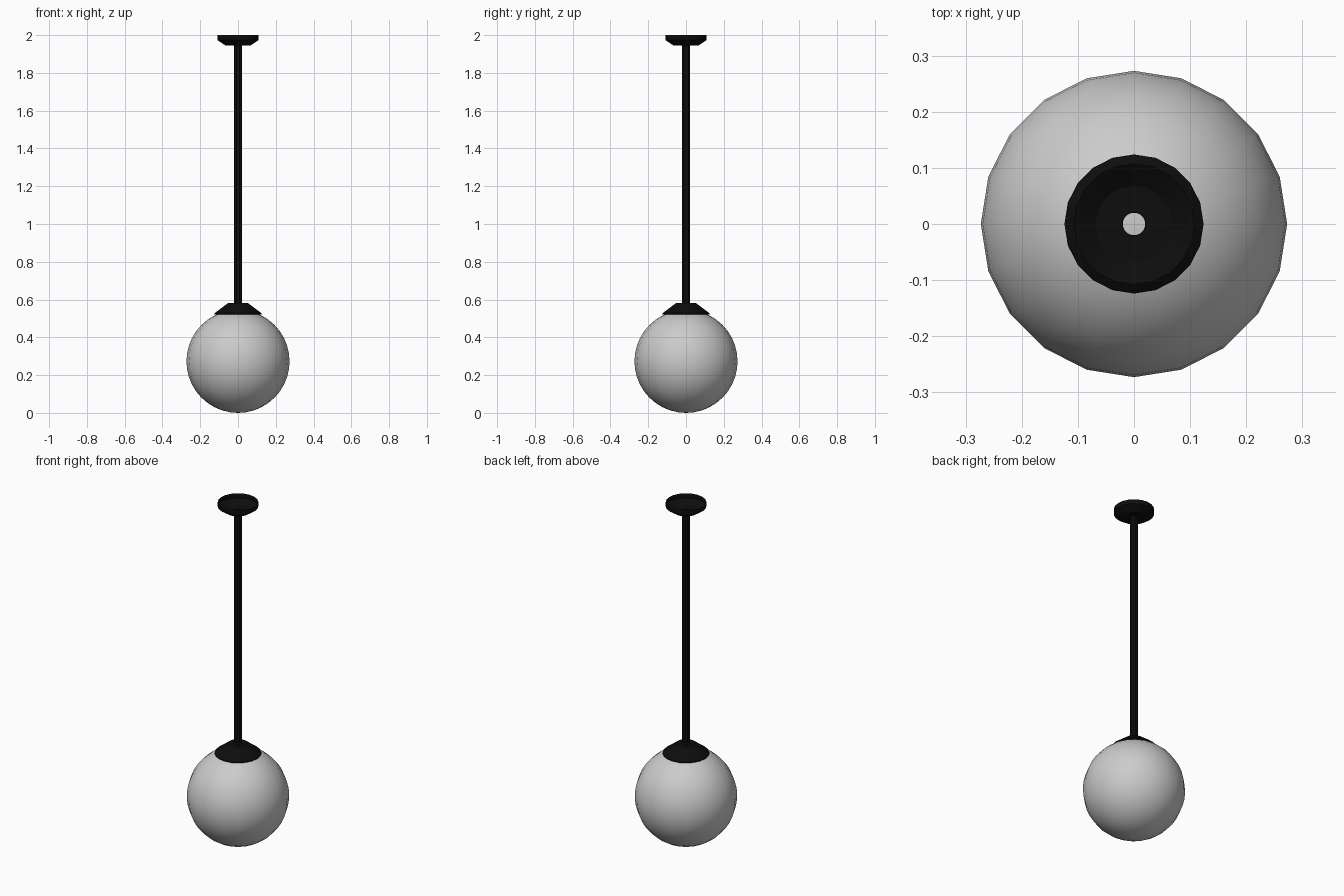
import bpy, bmesh, math

if "Cube" in bpy.data.objects:
    bpy.data.objects.remove(bpy.data.objects["Cube"])


def material(name, rgb):
    m = bpy.data.materials.new(name)
    m.diffuse_color = (*rgb, 1)
    m.use_nodes = True
    m.node_tree.nodes["Principled BSDF"].inputs["Base Color"].default_value = m.diffuse_color
    return m


black = material("black metal", (0.004, 0.004, 0.004))
white = material("frosted glass", (0.6, 0.6, 0.6))


def lathe(name, profile, sides, mat):
    """Revolve (radius, z) points, listed bottom to top outside, around z."""
    bm = bmesh.new()
    rings = []
    for r, z in profile:
        if r < 1e-5:
            rings.append([bm.verts.new((0, 0, z))] * sides)
        else:
            rings.append([bm.verts.new((r * math.cos(a), r * math.sin(a), z))
                          for a in (i * math.tau / sides for i in range(sides))])
    for low, high in zip(rings, rings[1:]):
        for i in range(sides):
            j = (i + 1) % sides
            bm.faces.new(dict.fromkeys((low[i], low[j], high[j], high[i])))
    me = bpy.data.meshes.new(name)
    bm.to_mesh(me)
    bm.free()
    ob = bpy.data.objects.new(name, me)
    bpy.context.collection.objects.link(ob)
    me.materials.append(mat)
    bpy.context.view_layer.objects.active = ob
    ob.select_set(True)
    bpy.ops.object.shade_smooth_by_angle(angle=math.radians(30))
    ob.select_set(False)
    return ob


# Glass globe
R, N = 0.273, 20
lathe("globe", [(R * math.sin(math.pi * k / N), R - R * math.cos(math.pi * k / N))
                for k in range(N + 1)], N, white)

# Conical holder on the globe
lathe("globe_holder", [(0.124, 0.522), (0.124, 0.528), (0.052, 0.582), (0.02, 0.582)], 20, black)

# Hollow hanging rod, open at the top
lathe("rod", [(0.022, 0.54), (0.022, 1.947)], 10, black)

# Ceiling canopy, open at the top
lathe("ceiling_canopy", [(0.021, 1.946), (0.068, 1.946), (0.108, 1.973), (0.108, 2.0)], 20, black)
